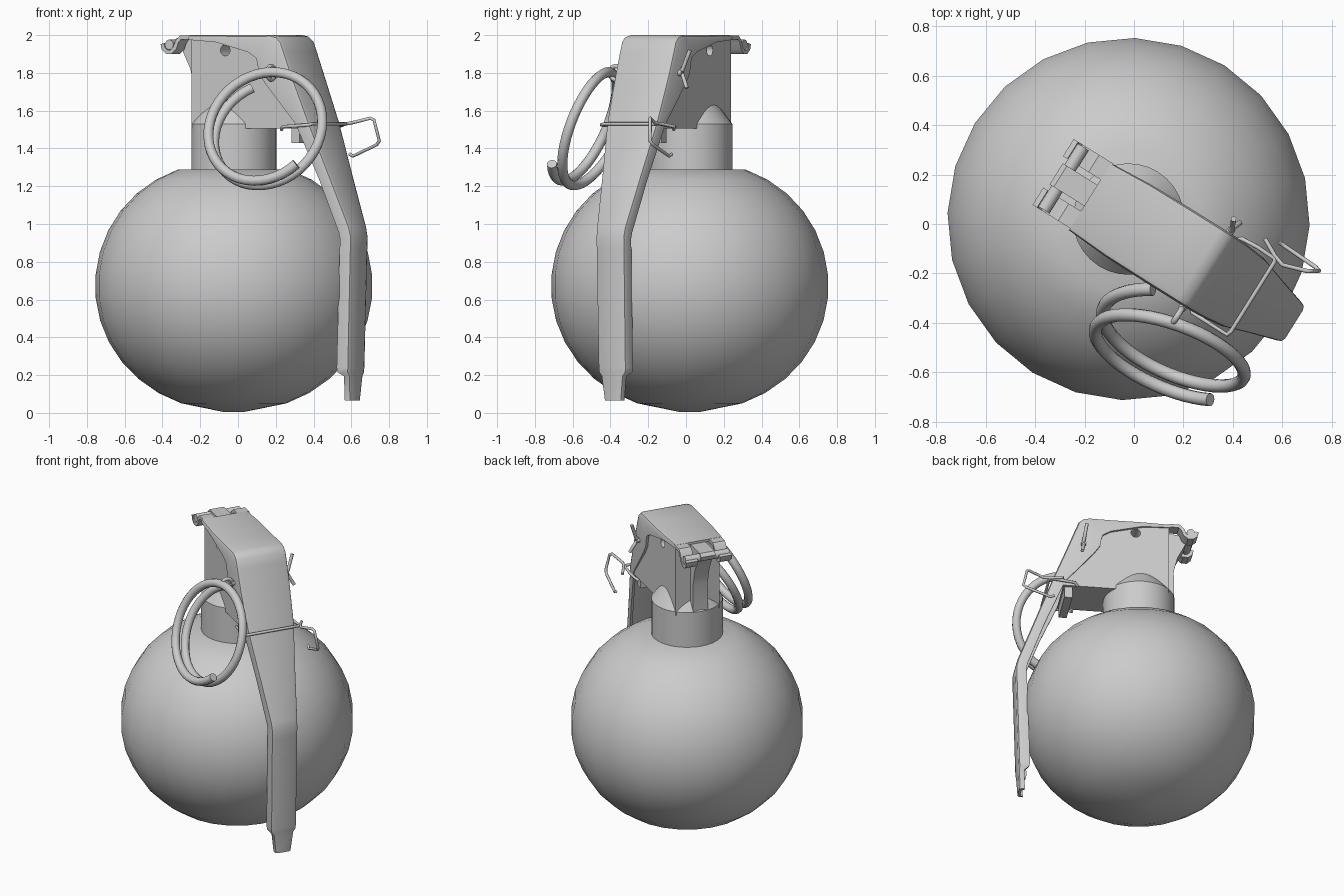
import bpy, bmesh, math
from mathutils import Vector, Matrix

if "Cube" in bpy.data.objects:
    bpy.data.objects.remove(bpy.data.objects["Cube"])

# Local frame: u along the lever, v across it, z up
FRAME = Matrix.Translation((-0.022, 0.02, 0)) @ Matrix.Rotation(math.radians(-32), 4, 'Z')


def add_mesh(name, verts, faces, frame=FRAME, angle=35):
    me = bpy.data.meshes.new(name)
    me.from_pydata(verts, [], faces)
    bm = bmesh.new()
    bm.from_mesh(me)
    bmesh.ops.recalc_face_normals(bm, faces=bm.faces)
    bm.to_mesh(me)
    bm.free()
    ob = bpy.data.objects.new(name, me)
    bpy.context.collection.objects.link(ob)
    ob.matrix_world = frame
    if angle:
        bpy.ops.object.select_all(action='DESELECT')
        ob.select_set(True)
        bpy.context.view_layer.objects.active = ob
        bpy.ops.object.shade_smooth_by_angle(angle=math.radians(angle))
    return ob


def lathe(name, profile, n=24):
    verts = [(r * math.cos(2 * math.pi * i / n), r * math.sin(2 * math.pi * i / n), z)
             for r, z in profile for i in range(n)]
    faces = [(k * n + i, k * n + (i + 1) % n, (k + 1) * n + (i + 1) % n, (k + 1) * n + i)
             for k in range(len(profile) - 1) for i in range(n)]
    faces += [tuple(range(n)), tuple(range((len(profile) - 1) * n, len(profile) * n))]
    return add_mesh(name, verts, faces)


def prism(name, outline, v0, v1, angle=35):
    """Side outline in (u, z) extruded across v."""
    n = len(outline)
    verts = [(u, v, z) for v in (v0, v1) for u, z in outline]
    faces = [(i, (i + 1) % n, n + (i + 1) % n, n + i) for i in range(n)]
    faces += [tuple(range(n)), tuple(range(n, 2 * n))]
    return add_mesh(name, verts, faces, angle=angle)


def rod(name, u, z, r, v0, v1, n=20, angle=35):
    return prism(name, [(u + r * math.cos(2 * math.pi * i / n), z + r * math.sin(2 * math.pi * i / n))
                        for i in range(n)], v0, v1, angle)


def wire(name, points, r, frame=FRAME, cyclic=False):
    cu = bpy.data.curves.new(name, 'CURVE')
    cu.dimensions = '3D'
    cu.bevel_depth = r
    cu.bevel_resolution = 3
    cu.use_fill_caps = True
    sp = cu.splines.new('POLY')
    sp.points.add(len(points) - 1)
    for p, co in zip(sp.points, points):
        p.co = (*co, 1)
    sp.use_cyclic_u = cyclic
    sp.use_smooth = True
    ob = bpy.data.objects.new(name, cu)
    bpy.context.collection.objects.link(ob)
    ob.matrix_world = frame
    return ob


# Round body: slightly flattened, full-shouldered ball
body = [(0.06, 0.006)]
for i in range(1, 17):
    t = math.pi * (i / 17 - 0.5)
    r = 0.735 * math.cos(t) ** (0.9 if t > 0 else 0.95)
    if r > 0.19:
        body.append((r, min(0.67 + 0.664 * math.sin(t), 1.295)))
lathe('body', body)

# Neck with a conical shoulder running into the square head
lathe('neck', [(0.225, 1.25), (0.225, 1.53), (0.15, 1.63), (0.05, 1.66)], 32)

# Fuze head block with a cross hole
head = prism('head_block', [(-0.17, 1.505), (0.5, 1.505), (0.44, 1.72), (0.36, 1.965), (-0.17, 1.985)],
             -0.15, 0.15, angle=0)
cutter = rod('cross_hole_cutter', 0.04, 1.92, 0.03, -0.3, 0.3, angle=0)
cutter.hide_render = True
cutter.display_type = 'WIRE'
m = head.modifiers.new('hole', 'BOOLEAN')
m.object, m.operation, m.solver = cutter, 'DIFFERENCE', 'EXACT'
prism('head_lug', [(0.44, 1.43), (0.49, 1.43), (0.49, 1.52), (0.44, 1.52)], -0.13, 0.13)

# Rear column that carries the hinge
prism('hinge_column', [(-0.15, 1.5), (-0.218, 1.5), (-0.215, 1.72), (-0.24, 1.82), (-0.29, 1.92),
                       (-0.335, 1.935), (-0.345, 1.965), (-0.325, 1.985), (-0.15, 1.985)], -0.05, 0.05)
rod('hinge_pin', -0.31, 1.95, 0.026, -0.15, 0.15)

# Lever hooks that curl under the hinge pin
path = [(-0.17, 1.988), (-0.235, 1.988), (-0.258, 1.965), (-0.272, 1.93), (-0.295, 1.911),
        (-0.322, 1.911), (-0.342, 1.928), (-0.349, 1.955)]
path = [Vector(p) for p in path]
rim = []
for i, p in enumerate(path):
    d = (path[min(i + 1, 7)] - path[max(i - 1, 0)]).normalized()
    rim.append((p, Vector((-d.y, d.x)) * 0.011))
hook = [tuple(p + o) for p, o in rim] + [tuple(p - o) for p, o in reversed(rim)]
for side, v0 in (('left', 0.075), ('right', -0.157)):
    prism('lever_hook_' + side, hook, v0, v0 + 0.082)

# Lever: folded channel lofted through (outer u, z), half width, (flange edge u, z)
stations = [
    ((-0.18, 2.0), 0.160, (-0.18, 1.975)), ((0.0, 2.0), 0.172, (0.0, 1.962)),
    ((0.20, 2.0), 0.175, (0.20, 1.91)), ((0.34, 2.0), 0.175, (0.25, 1.88)),
    ((0.375, 1.992), 0.175, (0.257, 1.86)), ((0.402, 1.968), 0.175, (0.262, 1.84)),
    ((0.425, 1.91), 0.175, (0.268, 1.80)), ((0.475, 1.78), 0.173, (0.31, 1.74)),
    ((0.57, 1.54), 0.162, (0.49, 1.53)), ((0.68, 1.25), 0.126, (0.615, 1.235)),
    ((0.781, 0.985), 0.095, (0.718, 0.955)), ((0.793, 0.93), 0.092, (0.724, 0.92)),
    ((0.791, 0.87), 0.092, (0.722, 0.87)), ((0.774, 0.24), 0.09, (0.702, 0.24)),
    ((0.772, 0.215), 0.088, (0.706, 0.215)), ((0.771, 0.195), 0.07, (0.735, 0.195)),
    ((0.764, 0.065), 0.054, (0.730, 0.065))]


def channel(o, h, e, inset):
    """Cross-section of the channel with rounded folds; inset gives its inner skin."""
    o, e = Vector(o), Vector(e)
    d = (e - o).normalized()
    L = (e - o).length
    h -= inset
    r = min(0.025, L * 0.5) - inset * 0.5
    half = [(h, L), (h, inset + r), (h - r * 0.29, inset + r * 0.29), (h - r, inset)]
    sec = half + [(-v, t) for v, t in reversed(half)]
    return [((o + d * t).x, v - 0.006, (o + d * t).y) for v, t in sec]


verts, faces = [], []
for st in stations:
    verts += channel(*st, 0) + channel(*st, 0.016)[::-1]
n = 16
for k in range(len(stations) - 1):
    for i in range(n):
        j = (i + 1) % n
        faces.append((k * n + i, k * n + j, (k + 1) * n + j, (k + 1) * n + i))
for b in (0, (len(stations) - 1) * n):
    faces += [(b + i, b + i + 1, b + 14 - i, b + 15 - i) for i in range(7)]
add_mesh('lever', verts, faces, angle=40)

# Cotter pin through the lever, with an eye round the ring and splayed ends
PU, PZ = 0.375, 1.80
rod('cotter_pin', PU, PZ, 0.016, -0.2, 0.19)
for s, du, tip in (('upper', -0.015, 0.12), ('lower', 0.015, -0.08)):
    wire('cotter_end_' + s, [(PU, 0.17, PZ), (PU, 0.19, PZ + tip * 0.15), (PU + du, 0.225, PZ + tip)], 0.011)
wire('cotter_eye', [(PU, -0.228 + 0.036 * math.cos(a), PZ + 0.036 * math.sin(a))
                    for a in (2 * math.pi * i / 16 for i in range(16))], 0.012, cyclic=True)

# Split pull ring: about one and a half turns, tightly wound
c = Vector((0.15, -0.505, 1.505))
e1 = Vector((0.93, -0.37, 0)).normalized()
e2 = Vector((0.09, 0.36, 0.94))
e2 = (e2 - e1 * e2.dot(e1)).normalized()
nrm = e1.cross(e2)
ring = []
for i in range(73):
    t = i / 72
    a = math.radians(120 + 555 * t)
    off = 0.1 * (t - 0.45) - 0.06 * max(0, 1 - t / 0.3) ** 2
    ring.append(c + 0.315 * (math.cos(a) * e1 + math.sin(a) * e2) + nrm * off)
wire('pull_ring', ring, 0.027, Matrix.Identity(4))

# Safety clip wire across the lever with a bent finger loop
wire('safety_clip', [(0.40, -0.165, 1.50), (0.42, -0.184, 1.515), (0.585, -0.186, 1.525),
                     (0.592, -0.165, 1.53), (0.592, 0.165, 1.53), (0.585, 0.178, 1.53),
                     (0.50, 0.18, 1.52), (0.43, 0.175, 1.515), (0.41, 0.155, 1.50)], 0.009)
wire('clip_loop', [(0.53, -0.06, 1.515), (0.57, -0.13, 1.53), (0.60, -0.165, 1.535), (0.70, -0.19, 1.56),
                   (0.72, -0.19, 1.55), (0.748, -0.19, 1.44), (0.735, -0.175, 1.42), (0.61, -0.09, 1.36),
                   (0.59, -0.075, 1.37)], 0.009, Matrix.Identity(4))
